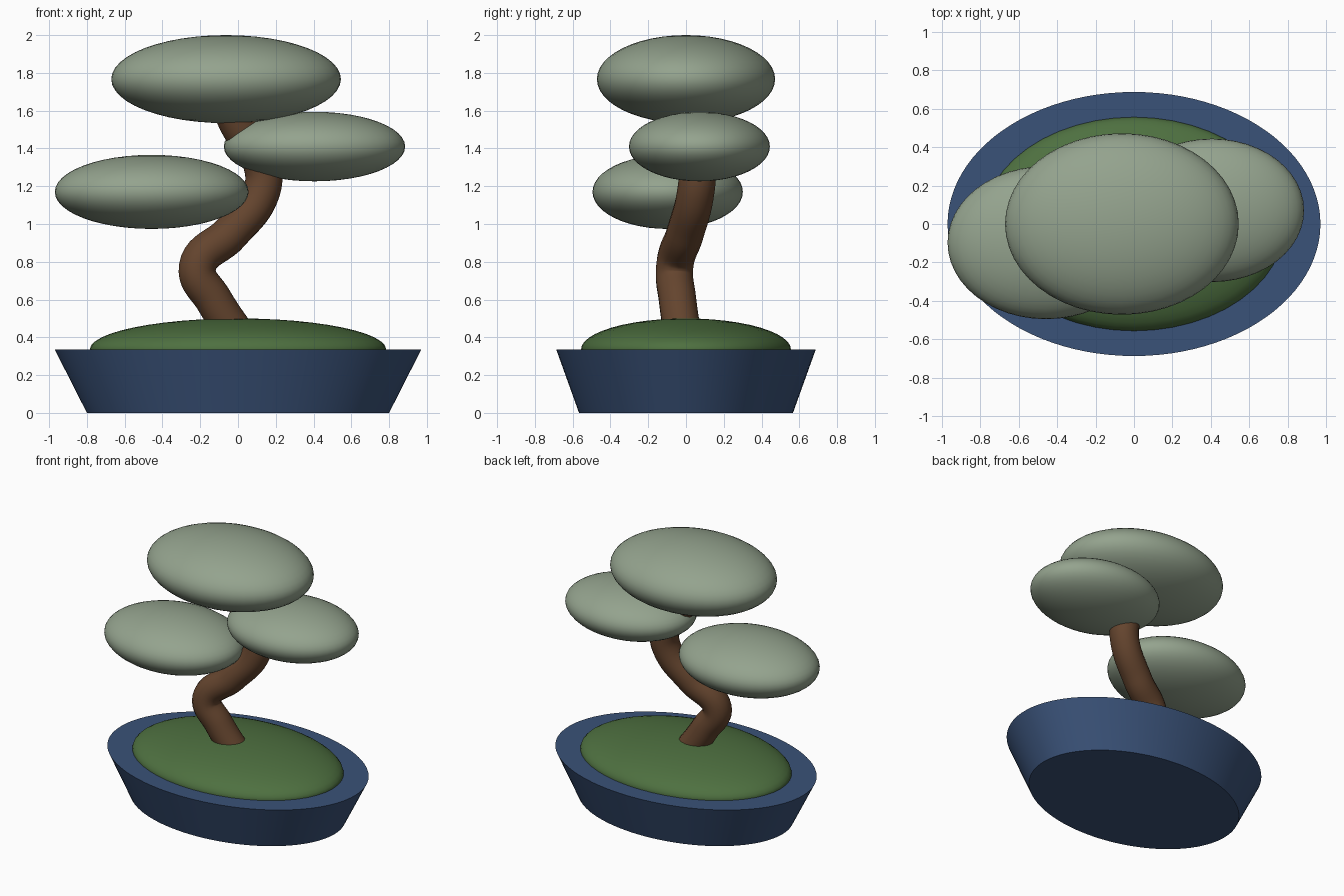
import bpy
import math

cube = bpy.data.objects.get("Cube")
if cube:
    bpy.data.objects.remove(cube, do_unlink=True)


def material(name, r, g, b):
    mat = bpy.data.materials.new(name)
    mat.use_nodes = True
    mat.diffuse_color = (r, g, b, 1)
    mat.node_tree.nodes["Principled BSDF"].inputs["Base Color"].default_value = (r, g, b, 1)
    return mat


glaze = material("blue glaze", 0.042, 0.084, 0.188)
moss = material("moss green", 0.076, 0.162, 0.051)
bark = material("brown bark", 0.127, 0.058, 0.027)
leaf = material("sage leaf", 0.296, 0.366, 0.27)


def finish(name, mat):
    """Name, colour and smooth the active object, keeping hard edges."""
    obj = bpy.context.object
    obj.name = name
    obj.data.materials.clear()
    obj.data.materials.append(mat)
    bpy.ops.object.transform_apply(location=False, rotation=False, scale=True)
    bpy.ops.object.shade_smooth_by_angle(angle=math.radians(35))
    return obj


def ellipsoid(name, centre, radii, mat):
    bpy.ops.mesh.primitive_uv_sphere_add(segments=48, ring_count=24, location=centre)
    bpy.context.object.scale = radii
    return finish(name, mat)


# Flared oval pot
bpy.ops.mesh.primitive_cone_add(vertices=96, radius1=0.80, radius2=0.97,
                                depth=0.335, location=(0, 0, 0.1675))
bpy.context.object.scale = (1, 0.708, 1)
finish("pot", glaze)

# Moss mound
ellipsoid("moss_mound", (0, 0, 0.335), (0.785, 0.556, 0.165), moss)

# Curved trunk swept along a path
path = [(0.03, -0.01, 0.36), (-0.13, -0.045, 0.60), (-0.215, -0.06, 0.77),
        (-0.04, -0.005, 0.95), (0.12, 0.05, 1.16), (0.13, 0.06, 1.30),
        (0.0, 0.02, 1.53), (-0.06, 0, 1.66)]
curve = bpy.data.curves.new("trunk", "CURVE")
curve.dimensions = "3D"
curve.bevel_depth = 0.1
curve.bevel_resolution = 6
curve.use_fill_caps = True
curve.resolution_u = 10
spline = curve.splines.new("BEZIER")
spline.bezier_points.add(len(path) - 1)
for point, co in zip(spline.bezier_points, path):
    point.co = co
    point.handle_left_type = point.handle_right_type = "AUTO"
trunk = bpy.data.objects.new("trunk", curve)
bpy.context.collection.objects.link(trunk)
bpy.ops.object.select_all(action="DESELECT")
trunk.select_set(True)
bpy.context.view_layer.objects.active = trunk
bpy.ops.object.convert(target="MESH")
finish("trunk", bark)

# Foliage pads
ellipsoid("top_foliage", (-0.063, 0, 1.767), (0.608, 0.472, 0.233), leaf)
ellipsoid("left_foliage", (0.405, 0.071, 1.41), (0.48, 0.373, 0.184), leaf)
ellipsoid("right_foliage", (-0.457, -0.097, 1.17), (0.513, 0.398, 0.196), leaf)
